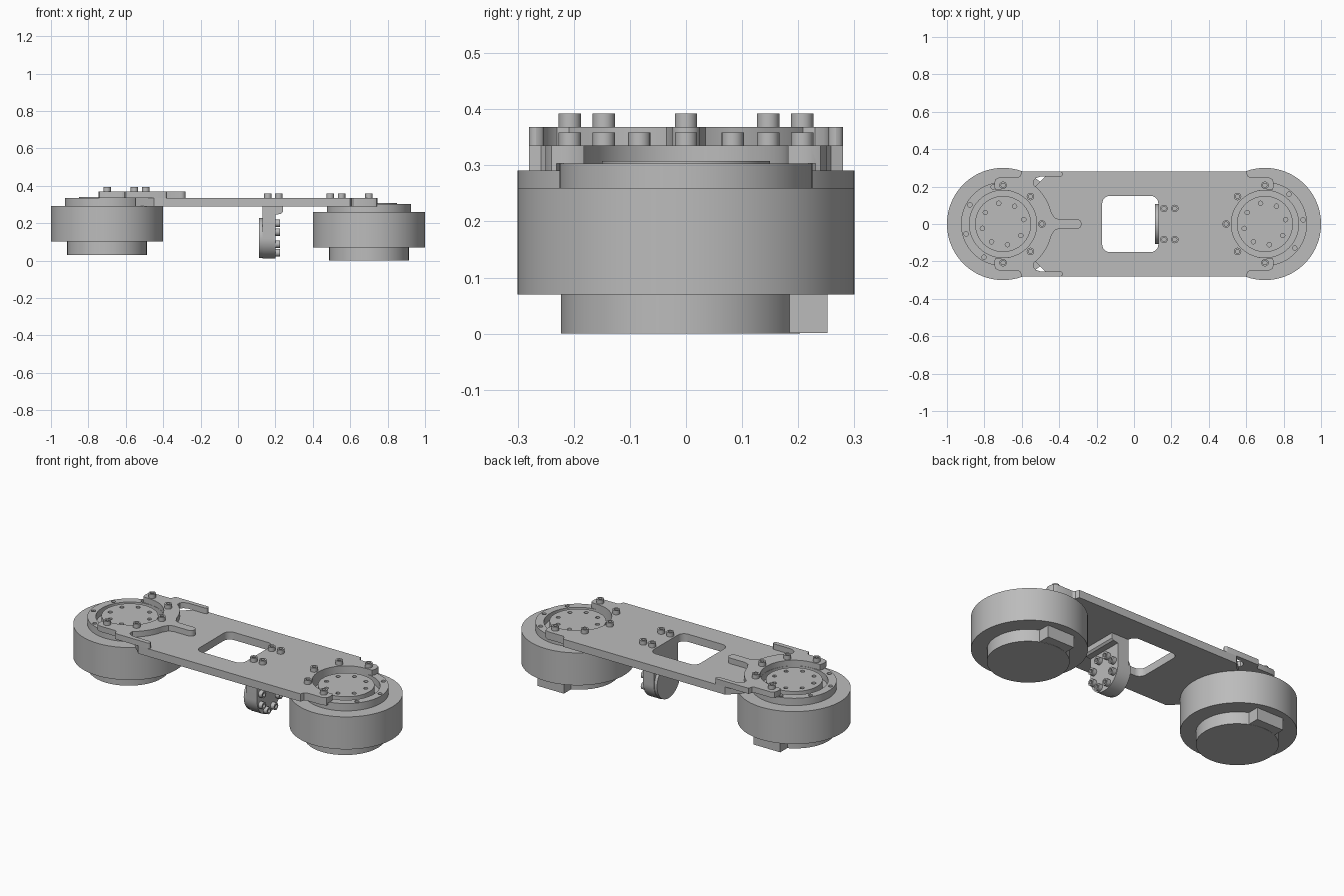
import bpy, bmesh
from math import sin, cos, radians, pi
from mathutils import Matrix, Vector

cube = bpy.data.objects.get("Cube")
if cube:
    bpy.data.objects.remove(cube, do_unlink=True)

grey = bpy.data.materials.new("machined_grey")
grey.use_nodes = True
grey.diffuse_color = (0.5, 0.5, 0.5, 1)
grey.node_tree.nodes["Principled BSDF"].inputs["Base Color"].default_value = (0.5, 0.5, 0.5, 1)


def finish(name, bm):
    bmesh.ops.recalc_face_normals(bm, faces=bm.faces)
    mesh = bpy.data.meshes.new(name)
    bm.to_mesh(mesh)
    bm.free()
    mesh.materials.append(grey)
    obj = bpy.data.objects.new(name, mesh)
    bpy.context.collection.objects.link(obj)
    return obj


def select(obj):
    bpy.ops.object.select_all(action='DESELECT')
    obj.select_set(True)
    bpy.context.view_layer.objects.active = obj


def smooth(obj):
    select(obj)
    bpy.ops.object.shade_smooth_by_angle(angle=radians(30))
    return obj


def arc(cx, cy, r, a0, a1, n=12):
    angles = [radians(a0 + (a1 - a0) * i / n) for i in range(n + 1)]
    return [(cx + r * cos(a), cy + r * sin(a)) for a in angles]


def prism(name, outline, z0, z1, turn=Matrix()):
    """Extrude a flat outline from z0 to z1."""
    bm = bmesh.new()
    face = bm.faces.new([bm.verts.new((x, y, z0)) for x, y in outline])
    new = bmesh.ops.extrude_face_region(bm, geom=[face])["geom"]
    bmesh.ops.translate(bm, vec=(0, 0, z1 - z0),
                        verts=[v for v in new if isinstance(v, bmesh.types.BMVert)])
    bm.transform(turn)
    return finish(name, bm)


def lathe(name, profile, place=Matrix(), sides=64):
    """Spin an (r, z) profile round z."""
    bm = bmesh.new()
    verts = [bm.verts.new((r, 0, z)) for r, z in profile]
    edges = [bm.edges.new(pair) for pair in zip(verts, verts[1:])]
    bmesh.ops.spin(bm, geom=verts + edges, axis=(0, 0, 1), cent=(0, 0, 0),
                   angle=2 * pi, steps=sides)
    bmesh.ops.remove_doubles(bm, verts=bm.verts, dist=0.0001)
    bm.transform(place)
    return smooth(finish(name, bm))


def cut(obj, cutter):
    cutter.hide_render = True
    mod = obj.modifiers.new("cut", 'BOOLEAN')
    mod.operation = 'DIFFERENCE'
    mod.solver = 'EXACT'
    mod.object = cutter
    select(obj)
    bpy.ops.object.modifier_apply(modifier=mod.name)
    bpy.data.objects.remove(cutter, do_unlink=True)
    smooth(obj)


def holes(cx, radius, start, z, size=0.012):
    """Cutter made of eight pins on a circle."""
    bm = bmesh.new()
    for x, y in arc(cx, 0, radius, start, start + 315, 7):
        bmesh.ops.create_cone(bm, cap_ends=True, segments=12, radius1=size, radius2=size,
                              depth=0.04, matrix=Matrix.Translation((x, y, z)))
    return finish("hole_cutter", bm)


def bolt(name, pos, turn=Matrix(), h=0.024):
    lathe(name, [(0, -0.005), (0.02, -0.005), (0.02, h), (0.011, h), (0.011, h / 2), (0, h / 2)],
          Matrix.Translation(pos) @ turn, 16)


def mirrored(half):
    """Close a half outline by mirroring it across y = 0."""
    return half + [(x, -y) for x, y in reversed(half) if abs(y) > 1e-5]


# Motors: rotor drum with raised ring, hub disc, stator base and cable outlet
for side, cx, lift, ring_start in (("right", -0.7, 0.031, 15), ("left", 0.7, 0, 6)):
    at = Matrix.Translation((cx, 0, lift))
    drum = lathe(side + "_motor_drum",
                 [(0, 0.07), (0.3, 0.07), (0.3, 0.26), (0.225, 0.26), (0.225, 0.303),
                  (0.18, 0.303), (0.18, 0.262), (0, 0.262)], at, 96)
    cut(drum, holes(cx, 0.205, ring_start, lift + 0.303))
    hub = lathe(side + "_motor_hub",
                [(0, 0.255), (0.15, 0.255), (0.15, 0.308), (0, 0.308)], at)
    cut(hub, holes(cx, 0.113, 12, lift + 0.308))
    lathe(side + "_motor_base", [(0, 0), (0.213, 0), (0.213, 0.072), (0, 0.072)],
          at @ Matrix.Translation((0, -0.01, 0)), 40)
    prism(side + "_cable_outlet",
          [(-0.086, 0.05), (0.086, 0.05), (0.086, 0.252), (-0.086, 0.252)], 0.001, 0.071, at)

# Rounded clamp tip shared by both ends, measured from the motor axis
tip = [(0.04, 0.182), (0.047, 0.2), (0.047, 0.222), (0.04, 0.24), (0.02, 0.25),
       (-0.08, 0.25), (-0.092, 0.258), (-0.1, 0.28)]

# Main plate with a rectangular window and a seat over the left motor ring
half = arc(0.7, 0, 0.18, 180, 90, 20) + [(0.7 + x, y) for x, y in tip]
half += [(-0.45, 0.28)] + arc(-0.7, 0, 0.235, 50, 0, 12)
plate = prism("main_plate", mirrored(half), 0.29, 0.335)
window = []
for x, y, a in ((0.09, 0.11, 0), (-0.13, 0.11, 90), (-0.13, -0.11, 180), (0.09, -0.11, 270)):
    window += arc(x, y, 0.04, a, a + 90, 6)
cut(plate, prism("window_cutter", window, 0.2, 0.4))
cut(plate, prism("seat_cutter", arc(0.7, 0, 0.235, 0, 354, 59), 0.2, 0.303))

# Raised clamp over the right motor, with two side legs and a middle tongue
half = arc(-0.7, 0, 0.18, 0, 90, 20) + [(-0.7 - x, y) for x, y in tip]
half += arc(-0.393, 0.267, 0.013, 90, -90, 6) + [(-0.5, 0.254), (-0.525, 0.245), (-0.538, 0.23)]
half += arc(-0.7, 0, 0.265, 52, 14, 10) + [(-0.425, 0.035), (-0.4, 0.025)]
half += arc(-0.305, 0, 0.025, 90, 0, 6)
smooth(prism("raised_clamp", mirrored(half), 0.335, 0.368))

# Clamp bolts around each motor
for x, y in arc(-0.7, 0, 0.207, -90, 90, 4):
    bolt("raised_clamp_bolt", (x, y, 0.368))
    bolt("plate_clamp_bolt", (-x, y, 0.335))

# Hanging bracket: rounded upright, foot with sloped rib, end disc
to_x = Matrix(((0, 0, 1, 0), (1, 0, 0, 0), (0, 1, 0, 0), (0, 0, 0, 1)))
upright = [(0.11, 0.29)] + arc(0, 0.12, 0.11, 0, -180, 24) + [(-0.11, 0.29)]
smooth(prism("bracket_upright", upright, 0.13, 0.2, to_x))
to_y = Matrix(((1, 0, 0, 0), (0, 0, 1, 0), (0, 1, 0, 0), (0, 0, 0, 1)))
foot = [(0.15, 0.29), (0.24, 0.29), (0.24, 0.26), (0.23, 0.25), (0.2, 0.245), (0.15, 0.24)]
prism("bracket_foot", foot, -0.11, 0.11, to_y)
smooth(prism("bracket_disc", arc(0, 0.12, 0.107, 0, 354, 59), 0.112, 0.131, to_x))

# Bracket bolts: eight on the upright, four through the plate
for y, z in arc(0, 0.12, 0.085, 22.5, 337.5, 7):
    bolt("bracket_face_bolt", (0.2, y, z), to_x)
for x in (0.16, 0.218):
    for y in (-0.083, 0.083):
        bolt("bracket_top_bolt", (x, y, 0.335))
